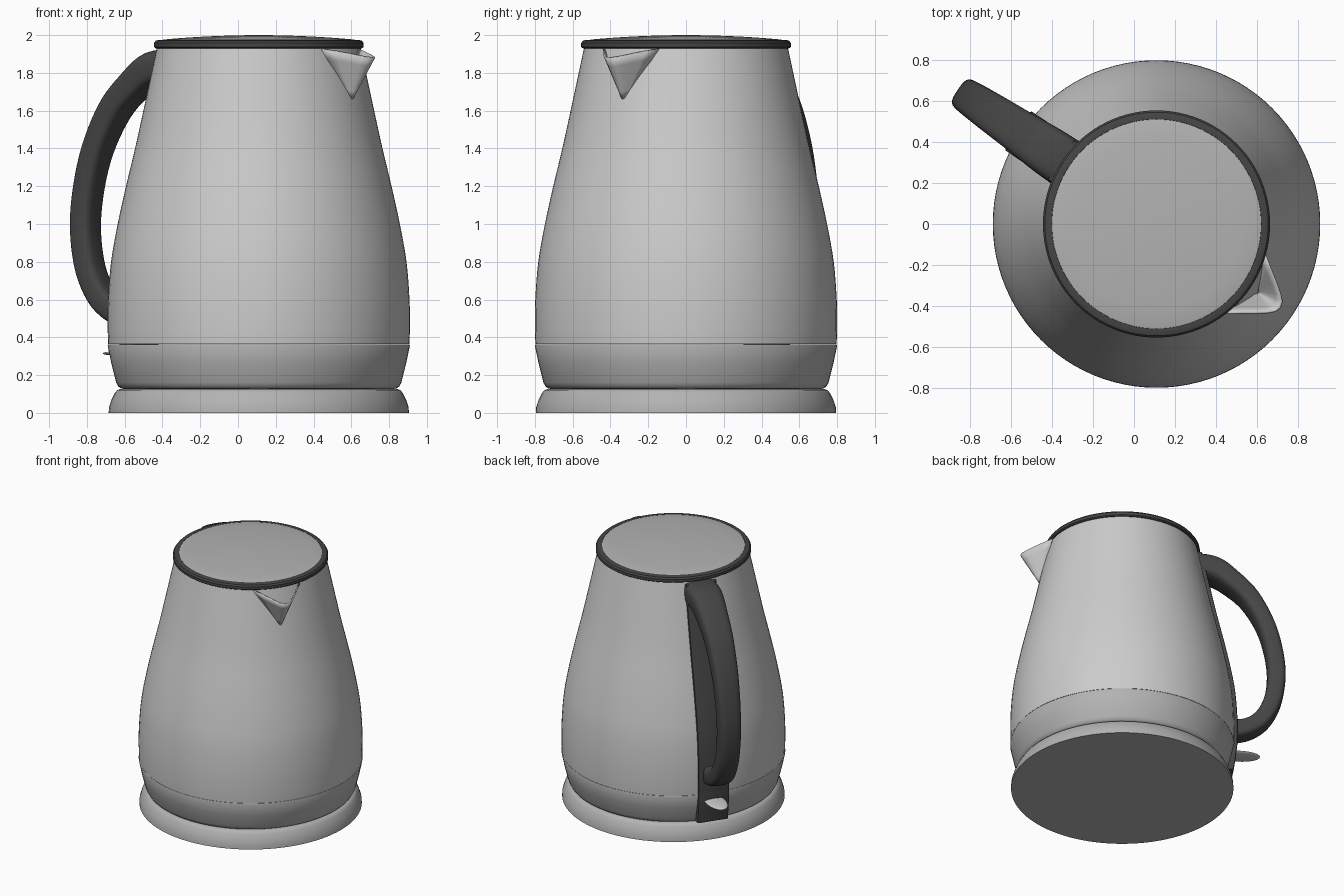
import bpy, bmesh, math
from mathutils import Vector

if "Cube" in bpy.data.objects:
    bpy.data.objects.remove(bpy.data.objects["Cube"])

CX = 0.11                       # axis of the kettle
BACK = math.radians(146)        # handle direction
FRONT = BACK - math.pi          # spout direction


def material(name, v):
    m = bpy.data.materials.new(name)
    m.diffuse_color = (v, v, v, 1)
    m.use_nodes = True
    m.node_tree.nodes["Principled BSDF"].inputs["Base Color"].default_value = m.diffuse_color
    return m


LIGHT, MID, DARK = material("light", 0.8), material("mid", 0.45), material("dark", 0.06)


def smooth_path(pts, n=6):
    """Catmull-Rom through points of any dimension."""
    out = []
    for i in range(len(pts) - 1):
        p = [pts[max(0, min(len(pts) - 1, i + k))] for k in (-1, 0, 1, 2)]
        for j in range(n):
            t = j / n
            out.append([0.5 * (2 * b + (c - a) * t + (2 * a - 5 * b + 4 * c - d) * t * t
                               + (3 * b - a - 3 * c + d) * t ** 3) for a, b, c, d in zip(*p)])
    return out + [list(pts[-1])]


def finish(name, bm, mat, turn=0.0, angle=35):
    bmesh.ops.remove_doubles(bm, verts=bm.verts, dist=1e-5)
    bmesh.ops.recalc_face_normals(bm, faces=bm.faces)
    me = bpy.data.meshes.new(name)
    bm.to_mesh(me)
    bm.free()
    ob = bpy.data.objects.new(name, me)
    bpy.context.collection.objects.link(ob)
    ob.location.x = CX
    ob.rotation_euler.z = turn
    me.materials.append(mat)
    bpy.ops.object.select_all(action='DESELECT')
    bpy.context.view_layer.objects.active = ob
    ob.select_set(True)
    bpy.ops.object.shade_smooth_by_angle(angle=math.radians(angle))
    return ob


def loft(rings, wrap=True, caps=True):
    bm = bmesh.new()
    rows = [[bm.verts.new(p) for p in r] for r in rings]
    n = len(rows[0])
    for a, b in zip(rows, rows[1:]):
        for i in range(n if wrap else n - 1):
            j = (i + 1) % n
            bm.faces.new((a[i], a[j], b[j], b[i]))
    if caps:
        bm.faces.new(rows[0])
        bm.faces.new(rows[-1])
    return bm


def lathe(name, profile, mat, n=96, caps=True):
    ring = [(math.cos(2 * math.pi * i / n), math.sin(2 * math.pi * i / n)) for i in range(n)]
    return finish(name, loft([[(r * c, r * s, z) for c, s in ring] for r, z in profile], caps=caps), mat)


# power base, lower band and tapered jug
lathe("power_base", [(.795, 0), (.793, .03), (.78, .07), (.762, .105), (.75, .12), (.735, .126)], MID)
lathe("lower_band", [(.70, .124), (.73, .13), (.744, .14), (.755, .16), (.78, .26), (.80, .355), (.797, .363)], MID)
body = smooth_path([(.797, .365), (.80, .45), (.798, .60), (.782, .80), (.747, 1.0),
                    (.703, 1.2), (.655, 1.4), (.611, 1.6), (.568, 1.8), (.538, 1.94)], 4)
lathe("jug_body", body, LIGHT)

# lid: dark rim and slightly domed top
lathe("lid_rim", [(.50, 1.93), (.545, 1.93), (.555, 1.937), (.555, 1.958), (.546, 1.97),
                  (.53, 1.975), (.512, 1.975), (.50, 1.965)], DARK)
lathe("lid_top", [(.512, 1.96), (.512, 1.974)] +
      [(r, 2.0 - .023 * (r / .5) ** 2) for r in (.50, .42, .33, .22, .11, .01)], MID)

# pouring spout: open cone running from a rounded lip to a point on the body
half = [(.515, .172, 1.93), (.58, .127, 1.918), (.64, .087, 1.905), (.69, .05, 1.892), (.716, .025, 1.886)]
rim = half + [(.724, 0, 1.884)] + [(x, -y, z) for x, y, z in reversed(half)]
low = Vector((.588, 0, 1.66))
rows = [[Vector(p).lerp(low, s) for p in rim] for s in (0, .2, .4, .6, .8, .97)]
spout = finish("spout", loft(rows, wrap=False, caps=False), LIGHT, FRONT, 50)
mod = spout.modifiers.new("wall", 'SOLIDIFY')
mod.thickness = .01
mod.offset = -1

# flat dark backing strip down the rear of the jug
strip = [(.79, .14), (.805, .24), (.817, .36)] + [(r + .017, z) for r, z in body[1:]]
finish("backing_strip", loft([[(r - .1, -.115, z), (r - .004, -.115, z), (r, -.108, z),
                               (r, .108, z), (r - .004, .115, z), (r - .1, .115, z)]
                              for r, z in strip[:-1]]), DARK, BACK)

# handle: rounded-rectangle section swept along (r, z, thickness, width)
path = smooth_path([(.50, 1.84, .18, .25), (.65, 1.825, .175, .24), (.77, 1.75, .155, .22),
                    (.92, 1.60, .14, .20), (1.045, 1.35, .13, .18), (1.105, 1.05, .13, .165),
                    (1.085, .80, .13, .16), (1.01, .63, .13, .16), (.90, .54, .135, .165),
                    (.76, .51, .15, .17)])
rings = []
for i, (r, z, t, w) in enumerate(path):
    a, b = path[max(i - 1, 0)], path[min(i + 1, len(path) - 1)]
    d = Vector((b[0] - a[0], 0, b[1] - a[1])).normalized()
    nrm = Vector((-d.z, 0, d.x))
    ring = []
    for k in range(28):
        c, s = math.cos(2 * math.pi * k / 28), math.sin(2 * math.pi * k / 28)
        u = math.copysign(abs(c) ** .55, c) * t / 2
        v = math.copysign(abs(s) ** .55, s) * w / 2
        ring.append(Vector((r, 0, z)) + nrm * u + Vector((0, v, 0)))
    rings.append(ring)
finish("handle", loft(rings), DARK, BACK, 50)

# small power switch tongue below the handle
bm = bmesh.new()
bmesh.ops.create_uvsphere(bm, u_segments=32, v_segments=16, radius=1)
for v in bm.verts:
    v.co = (.84 + v.co.x * .15, v.co.y * .075, .315 + v.co.z * .014)
finish("switch_tongue", bm, LIGHT, BACK)
